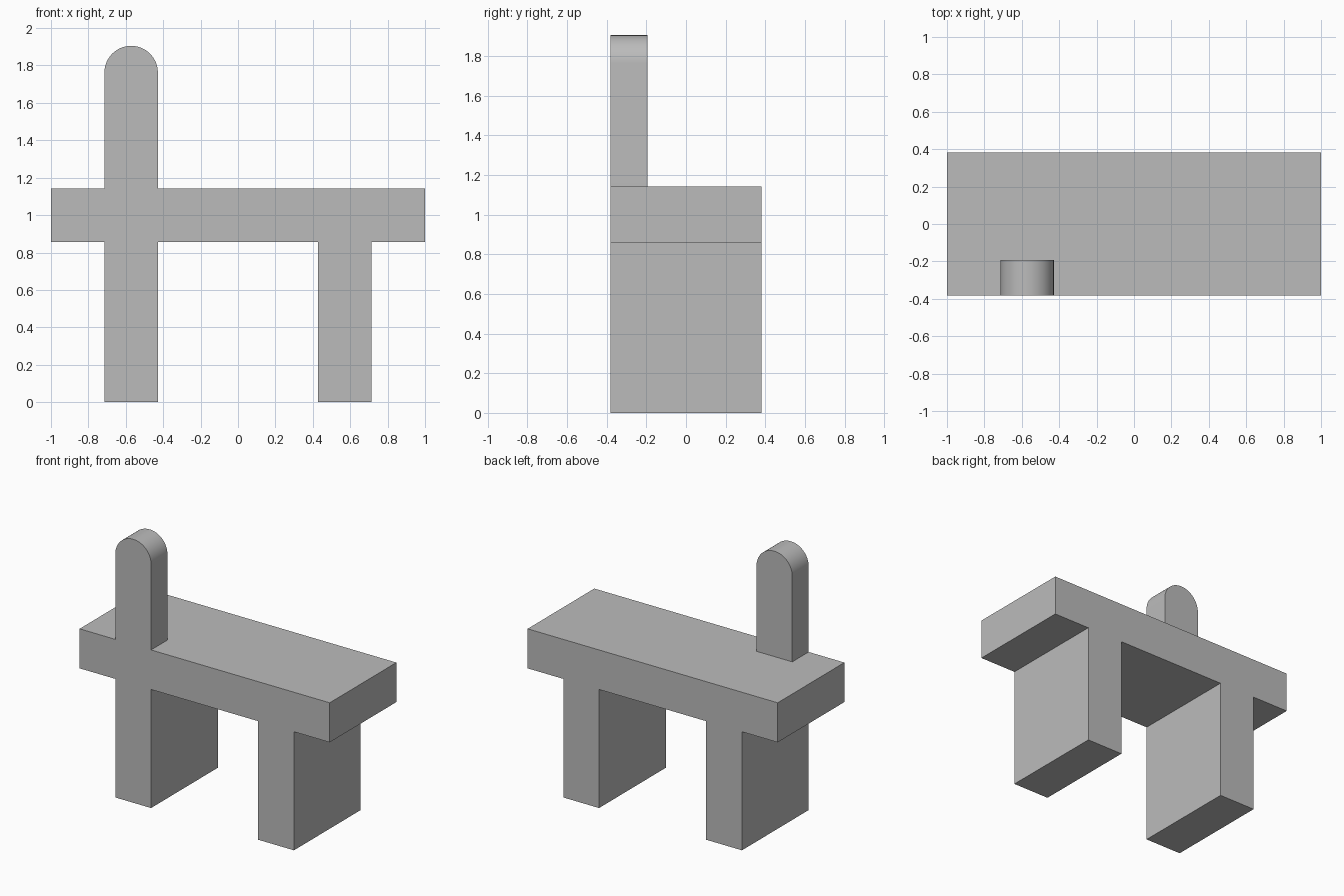
import bpy, bmesh, math

if "Cube" in bpy.data.objects:
    bpy.data.objects.remove(bpy.data.objects["Cube"])

U = 1 / 7            # half the thickness of seat and legs
DEPTH = 0.381        # half depth of the bench
SEAT_BOTTOM, SEAT_TOP = 6 * U, 8 * U
POST_X, POST_BACK, ARC_Z = -4 * U, -0.1935, 1.762

# Mid grey shared by all parts
grey = bpy.data.materials.new("mid_grey")
grey.diffuse_color = (0.5, 0.5, 0.5, 1)
grey.use_nodes = True
grey.node_tree.nodes["Principled BSDF"].inputs["Base Color"].default_value = grey.diffuse_color


def extrude_profile(name, points, y0, y1):
    """Solid made by sweeping an x-z outline from y0 to y1."""
    bm = bmesh.new()
    face = bm.faces.new([bm.verts.new((x, y0, z)) for x, z in points])
    swept = bmesh.ops.extrude_face_region(bm, geom=[face])
    moved = [v for v in swept["geom"] if isinstance(v, bmesh.types.BMVert)]
    bmesh.ops.translate(bm, verts=moved, vec=(0, y1 - y0, 0))
    bmesh.ops.recalc_face_normals(bm, faces=bm.faces)
    mesh = bpy.data.meshes.new(name)
    bm.to_mesh(mesh)
    bm.free()
    mesh.materials.append(grey)
    obj = bpy.data.objects.new(name, mesh)
    bpy.context.collection.objects.link(obj)
    return obj


# Bench: seat and two slab legs as one mirrored outline
half = [(3 * U, SEAT_BOTTOM), (3 * U, 0), (5 * U, 0), (5 * U, SEAT_BOTTOM),
        (1, SEAT_BOTTOM), (1, SEAT_TOP)]
extrude_profile("bench", half + [(-x, z) for x, z in reversed(half)], -DEPTH, DEPTH)

# Post: upright slab with a half-round top, flush with the bench front
SEGMENTS = 32
arc = [(POST_X + U * math.cos(math.pi * i / SEGMENTS),
        ARC_Z + U * math.sin(math.pi * i / SEGMENTS)) for i in range(SEGMENTS + 1)]
post = extrude_profile("rounded_post",
                       [(POST_X - U, SEAT_TOP), (POST_X + U, SEAT_TOP)] + arc,
                       -DEPTH, POST_BACK)
bpy.context.view_layer.objects.active = post
post.select_set(True)
bpy.ops.object.shade_smooth_by_angle(angle=math.radians(30))
